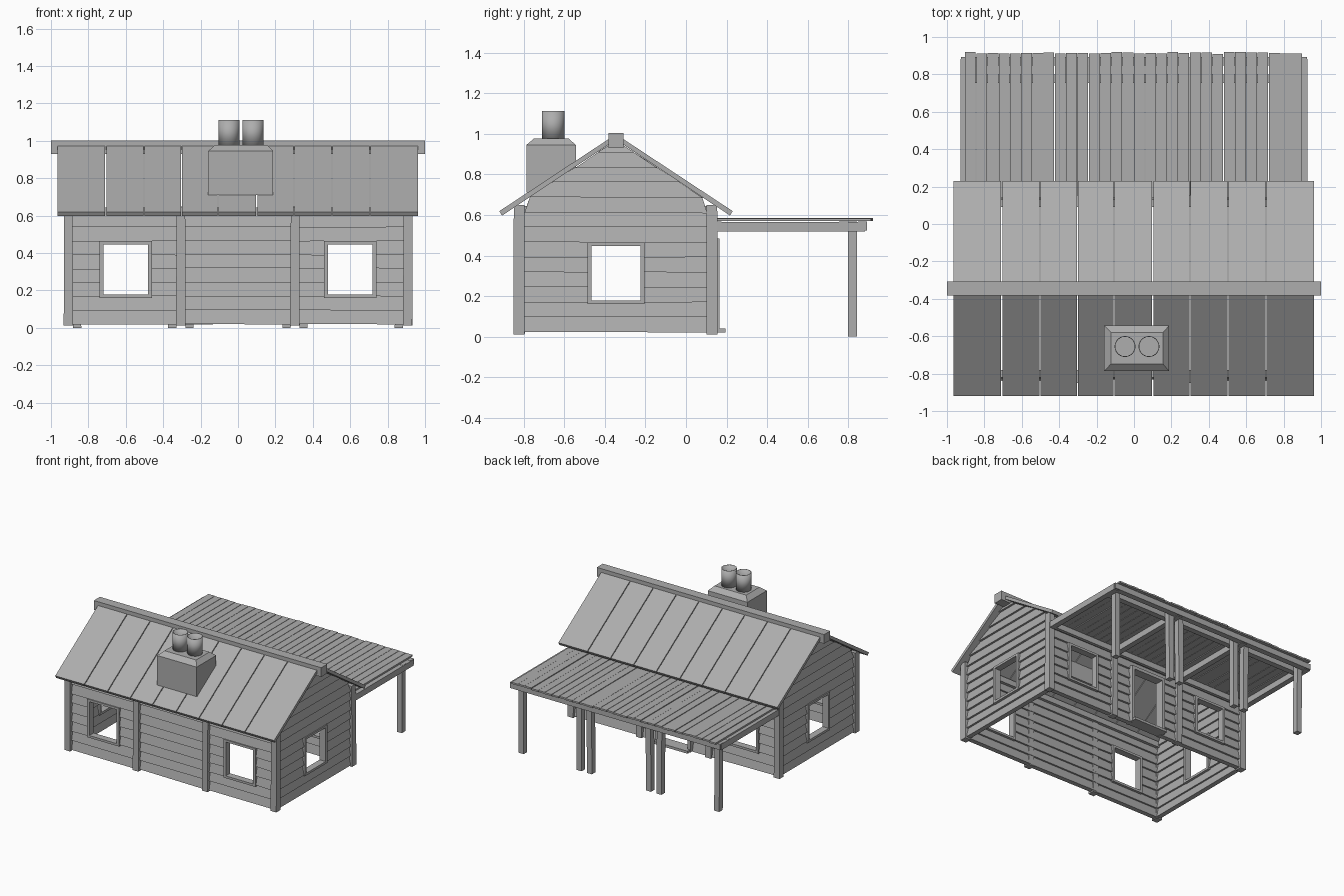
import bpy, bmesh, math, random

if "Cube" in bpy.data.objects:
    bpy.data.objects.remove(bpy.data.objects["Cube"])
random.seed(4)
RIDGE_Y, ROW = -0.345, 0.074
GREY = bpy.data.materials.new("weathered_grey")
GREY.diffuse_color = (0.42, 0.42, 0.42, 1)
GREY.use_nodes = True
GREY.node_tree.nodes["Principled BSDF"].inputs["Base Color"].default_value = GREY.diffuse_color


def make(name, solids):
    """One object from a list of solids, each a pair of matching quads."""
    bm = bmesh.new()
    for a, b in solids:
        va = [bm.verts.new(p) for p in a]
        vb = [bm.verts.new(p) for p in b]
        bm.faces.new(va)
        bm.faces.new(vb)
        for i in range(4):
            j = (i + 1) % 4
            bm.faces.new((va[i], va[j], vb[j], vb[i]))
    bmesh.ops.recalc_face_normals(bm, faces=bm.faces)
    me = bpy.data.meshes.new(name)
    bm.to_mesh(me)
    bm.free()
    me.materials.append(GREY)
    ob = bpy.data.objects.new(name, me)
    bpy.context.collection.objects.link(ob)
    return ob


def rect(x0, x1, y0, y1, z):
    return [(x0, y0, z), (x1, y0, z), (x1, y1, z), (x0, y1, z)]


def box(x0, x1, y0, y1, z0, z1):
    return rect(x0, x1, y0, y1, z0), rect(x0, x1, y0, y1, z1)


def jit(a):
    return random.uniform(-a, a)


# Wall mappings: u runs along the wall, d points outwards
def front(u, d, z): return (u, -0.805 - d, z)
def back(u, d, z): return (u, 0.115 + d, z)
def right(u, d, z): return (0.895 + d, RIDGE_Y + u, z)
def left(u, d, z): return (-0.895 - d, RIDGE_Y + u, z)


def board(wall, l0, l1, r0, r1, z0, z1):
    """Wedge clapboard, thick at its lower edge on both sides."""
    def end(ub, ut):
        j = jit(0.004)
        return [wall(ub, -0.012, z0 + j), wall(ub, 0.026, z0 + j),
                wall(ut, 0.010, z1), wall(ut, 0.002, z1)]
    return end(l0, l1), end(r0, r1)


def long_wall(wall, spans):
    """Boards for each bay (u0, u1, hole, rows of the hole)."""
    out = []
    for u0, u1, c, hw, r0 in spans:
        for k in range(8):
            z0, z1 = 0.02 + ROW * k, 0.02 + ROW * (k + 1) + 0.003
            parts = [(u0, u1)]
            if hw and r0 <= k < 6:
                parts = [(u0, c - hw), (c + hw, u1)]
            out += [board(wall, a, a, b, b, z0, z1) for a, b in parts]
    return out


def gable(wall):
    out = []
    for k in range(13):
        z0 = 0.02 + ROW * k
        z1 = min(z0 + ROW + 0.003, 0.96)
        w0 = min(0.45, (0.967 - z0) / 0.655)
        w1 = max(0.005, min(0.45, (0.967 - z1) / 0.655))
        if 2 <= k < 6:
            out += [board(wall, -w0, -w1, -0.125, -0.125, z0, z1),
                    board(wall, 0.125, 0.125, w0, w1, z0, z1)]
        else:
            out.append(board(wall, -w0, -w1, w0, w1, z0, z1))
    return out


def bar(wall, u0, u1, z0, z1, d0=-0.02, d1=0.034):
    return ([wall(u0, d0, z0), wall(u1, d0, z0), wall(u1, d1, z0), wall(u0, d1, z0)],
            [wall(u0, d0, z1), wall(u1, d0, z1), wall(u1, d1, z1), wall(u0, d1, z1)])


def frame(wall, c, z0=0.16):
    return [bar(wall, c - 0.14, c - 0.12, z0, 0.465), bar(wall, c + 0.12, c + 0.14, z0, 0.465),
            bar(wall, c - 0.12, c + 0.12, 0.447, 0.465),
            bar(wall, c - 0.12, c + 0.12, z0, z0 + 0.018)]


# Walls
bays = [(-0.9, -0.305, -0.6, 0.125, 2), (-0.305, 0.305, 0, 0, 0), (0.305, 0.9, 0.6, 0.125, 2)]
make("front_wall_boards", long_wall(front, bays))
bays[1] = (-0.305, 0.305, 0, 0.135, 0)
make("back_wall_boards", long_wall(back, bays))
make("right_gable_boards", gable(right))
make("left_gable_boards", gable(left))

# Window frames
for name, wall, centres in (("front", front, (-0.6, 0.6)), ("back", back, (-0.6, 0.6)),
                            ("right", right, (0,)), ("left", left, (0,))):
    for i, c in enumerate(centres):
        make(f"{name}_window_frame_{i + 1}", frame(wall, c))

# Door frame and sill
make("door_frame", [bar(back, -0.155, -0.13, 0.02, 0.485, -0.02, 0.05),
                    bar(back, 0.13, 0.155, 0.02, 0.485, -0.02, 0.05),
                    bar(back, -0.13, 0.13, 0.46, 0.485, -0.02, 0.05)])
make("door_sill", [box(-0.15, 0.15, 0.10, 0.195, 0.02, 0.04)])

# Wall posts and wall plates
posts = []
for x in (-0.907, -0.305, 0.305, 0.907):
    for y in (-0.823, 0.128):
        a, b = jit(0.003), jit(0.003)
        posts.append((rect(x - .025 + a, x + .025 + a, y - .027, y + .027, 0.012),
                      rect(x - .023 + b, x + .023 + b, y - .026, y + .026, 0.65)))
make("wall_posts", posts)
make("wall_plates", [box(-0.9, 0.9, -0.82, -0.78, 0.6, 0.645),
                     box(-0.9, 0.9, 0.09, 0.13, 0.6, 0.645)])

# Roof panels and ridge beam
edges = [-0.967, -0.707, -0.503, -0.303, -0.107, 0.1, 0.3, 0.502, 0.705, 0.965]
profile = [(0, 0.971), (0.562, 0.597), (0.575, 0.619), (0, 0.998)]
for name, s in (("front", -1), ("back", 1)):
    make(f"{name}_roof_panels",
         [([(a + 0.003, RIDGE_Y + s * y, z) for y, z in profile],
           [(b - 0.003, RIDGE_Y + s * y, z) for y, z in profile])
          for a, b in zip(edges, edges[1:])])
make("ridge_beam", [box(-1, 1, -0.383, -0.307, 0.93, 1.003)])

# Chimney with open flues
make("chimney_base", [box(-0.16, 0.188, -0.787, -0.543, 0.71, 0.945)])
make("chimney_cap", [(rect(-0.16, 0.188, -0.787, -0.543, 0.945),
                      rect(-0.123, 0.155, -0.748, -0.58, 0.978))])
for i, x in enumerate((-0.048, 0.08)):
    bpy.ops.mesh.primitive_cylinder_add(vertices=24, radius=0.056, depth=0.14, end_fill_type='NOTHING',
                                        location=(x, -0.655, 1.042))
    flue = bpy.context.object
    flue.name = f"flue_{i + 1}"
    flue.data.materials.append(GREY)
    bpy.ops.object.shade_smooth_by_angle()
    flue.modifiers.new("wall", 'SOLIDIFY').thickness = 0.004

# Porch roof planks
planks = []
for b in range(3):
    for i in range(10):
        x0 = -0.903 + b * 0.602 + i * 0.06
        x1, e, t = x0 + 0.057, 0.915 + jit(0.006), jit(0.0015)
        planks.append(box(x0 + t, x1 + t, 0.14, e, 0.571 + t, 0.584 + t))
make("porch_planks", planks)

# Porch beams
beams = [box(-0.925, 0.925, y, y + 0.045, 0.523, 0.568) for y in (0.753, 0.848)]
beams.append(box(-0.925, 0.925, 0.15, 0.175, 0.523, 0.568))
make("porch_cross_beams", beams)
make("porch_long_beams", [box(x - 0.022, x + 0.022, 0.14, 0.882, 0.518, 0.566)
                          for x in (-0.906, -0.305, 0.305, 0.906)])

# Porch posts, paired where the bays meet
legs = []
for x in (-0.86, -0.352, -0.26, 0.26, 0.35, 0.86):
    a = jit(0.004)
    legs.append((rect(x - .022, x + .022, 0.798, 0.843, 0),
                 rect(x - .022 + a, x + .022 + a, 0.798, 0.843, 0.568)))
make("porch_posts", legs)
